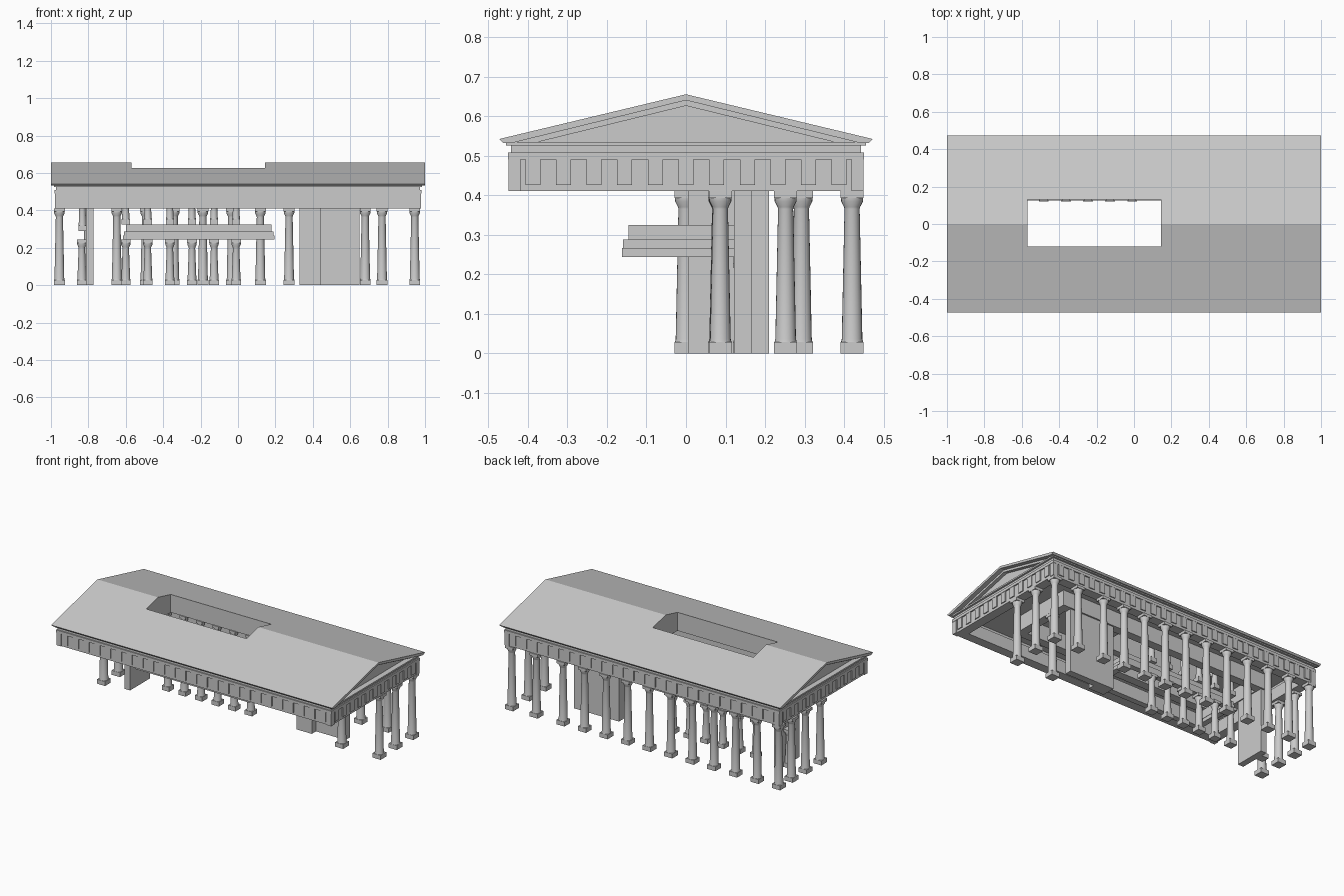
import bpy, bmesh, math
from mathutils import Matrix, Vector

if "Cube" in bpy.data.objects:
    bpy.data.objects.remove(bpy.data.objects["Cube"])


def finish(name, bm, smooth=False):
    bmesh.ops.recalc_face_normals(bm, faces=bm.faces)
    me = bpy.data.meshes.new(name)
    bm.to_mesh(me)
    bm.free()
    ob = bpy.data.objects.new(name, me)
    bpy.context.collection.objects.link(ob)
    if smooth:
        bpy.context.view_layer.objects.active = ob
        ob.select_set(True)
        bpy.ops.object.shade_smooth_by_angle(angle=math.radians(35))
        ob.select_set(False)
    return ob


def add_box(bm, x0, x1, y0, y1, z0, z1):
    m = Matrix.Translation(((x0 + x1) / 2, (y0 + y1) / 2, (z0 + z1) / 2)) @ \
        Matrix.Diagonal((x1 - x0, y1 - y0, z1 - z0, 1))
    bmesh.ops.create_cube(bm, size=1, matrix=m)


def box(name, *dims):
    bm = bmesh.new()
    add_box(bm, *dims)
    return finish(name, bm)


def ring(name, x0, x1, y0, y1, t, z0, z1):
    # rectangular frame of beams, thickness t
    bm = bmesh.new()
    vs = []
    for z in (z0, z1):
        for d in (0, t):
            vs.append([bm.verts.new(p) for p in (
                (x0 + d, y0 + d, z), (x1 - d, y0 + d, z),
                (x1 - d, y1 - d, z), (x0 + d, y1 - d, z))])
    ob, ib, ot, it = vs
    for a, b in ((ob, ib), (ib, it), (it, ot), (ot, ob)):
        for i in range(4):
            j = (i + 1) % 4
            bm.faces.new((a[i], a[j], b[j], b[i]))
    return finish(name, bm)


def extrude_x(name, pts, hx):
    # yz outline swept from -hx to hx
    bm = bmesh.new()
    f = bm.faces.new([bm.verts.new((-hx, y, z)) for y, z in pts])
    r = bmesh.ops.extrude_face_region(bm, geom=[f])
    bmesh.ops.translate(bm, vec=(2 * hx, 0, 0),
                        verts=[v for v in r["geom"] if isinstance(v, bmesh.types.BMVert)])
    return finish(name, bm)


def column(name, x, y, z0, z1, w, n=20):
    # square plinth, tapered shaft, flared capital, square abacus
    bm = bmesh.new()
    h = w / 2
    add_box(bm, x - h, x + h, y - h, y + h, z0, z0 + .028)
    add_box(bm, x - h, x + h, y - h, y + h, z1 - .017, z1)
    prof = [(h * .97, z0 + .028), (h * .9, z0 + .036), (h * .66, z1 - .045),
            (h * .7, z1 - .04), (h * .95, z1 - .026), (h * .97, z1 - .017)]
    loops = [[bm.verts.new((x + r * math.cos(2 * math.pi * i / n),
                            y + r * math.sin(2 * math.pi * i / n), z))
              for i in range(n)] for r, z in prof]
    for a, b in zip(loops, loops[1:]):
        for i in range(n):
            j = (i + 1) % n
            bm.faces.new((a[i], a[j], b[j], b[i]))
    finish(name, bm, True)


# outer columns: back row and the surviving ones at each end
back_x = [.945, .77] + [.58 - .1535 * i for i in range(11)]
for x in back_x:
    column("back_column", x, .42, 0, .41, .058)
for y in (.087, .252):
    column("right_end_column", .945, y, 0, .41, .058)
for y in (0, .15, .292):
    column("left_end_column", -.955, y, 0, .41, .058)
column("porch_column", .68, .085, 0, .41, .058)

# inner two-storey colonnade
inner_x = [-.6 + .118 * i for i in range(6)]
for x in inner_x + [-.835]:
    column("inner_lower_column", x, .145, 0, .243, .052)
for x in inner_x:
    column("inner_upper_column", x, .145, .325, .51, .044)
column("inner_upper_column", -.832, .145, .29, .51, .044)
ring("inner_beam_low", -.615, .195, -.162, .162, .037, .243, .266)
ring("inner_beam_mid", -.61, .19, -.159, .159, .034, .266, .288)
ring("inner_beam_top", -.6, .178, -.146, .146, .021, .288, .325)

# chamber walls
box("left_cross_wall", -.812, -.772, .005, .21, 0, .43)
box("right_cross_wall", .33, .44, .122, .21, 0, .43)
box("right_side_wall", .44, .65, .165, .21, 0, .43)
ring("chamber_beam", -.82, .71, -.22, .22, .055, .41, .515)

# entablature
ring("frieze", -.972, .972, -.443, .443, .06, .41, .49)
ring("frieze_cap", -.98, .98, -.45, .45, .06, .49, .508)
bm = bmesh.new()
for i in range(-5, 6):
    for s in (-1, 1):
        xs = sorted((s * .96, s * .978))
        add_box(bm, *xs, i * .0775 - .019, i * .0775 + .019, .425, .49)
for i in range(-12, 13):
    for s in (-1, 1):
        ys = sorted((s * .43, s * .449))
        add_box(bm, i * .0765 - .019, i * .0765 + .019, *ys, .425, .49)
for sx in (-1, 1):
    for sy in (-1, 1):
        add_box(bm, *sorted((sx * .945, sx * .978)), *sorted((sy * .418, sy * .449)), .41, .49)
finish("frieze_blocks", bm)

# ceiling, cornice, gables and roof
roof = [
    box("ceiling_slab", -.973, .973, -.443, .443, .508, .53),
    box("cornice", -.985, .985, -.455, .455, .525, .535),
    extrude_x("gable_wall", [(-.44, .53), (.44, .53), (0, .638)], .95),
    extrude_x("raking_trim", [(-.44, .535), (0, .643), (.44, .535), (.38, .533), (0, .626), (-.38, .533)], .972),
    extrude_x("roof_slab", [(-.472, .542), (0, .655), (.472, .542), (.462, .532), (.44, .532),
                            (0, .64), (-.44, .532), (-.462, .532)], 1.0),
]

# light well cut through the roof
cutter = box("roof_opening_cutter", -.57, .145, -.12, .13, .45, .8)
cutter.hide_render = True
cutter.hide_set(True)
for ob in roof:
    m = ob.modifiers.new("opening", "BOOLEAN")
    m.operation = "DIFFERENCE"
    m.solver = "EXACT"
    m.object = cutter
